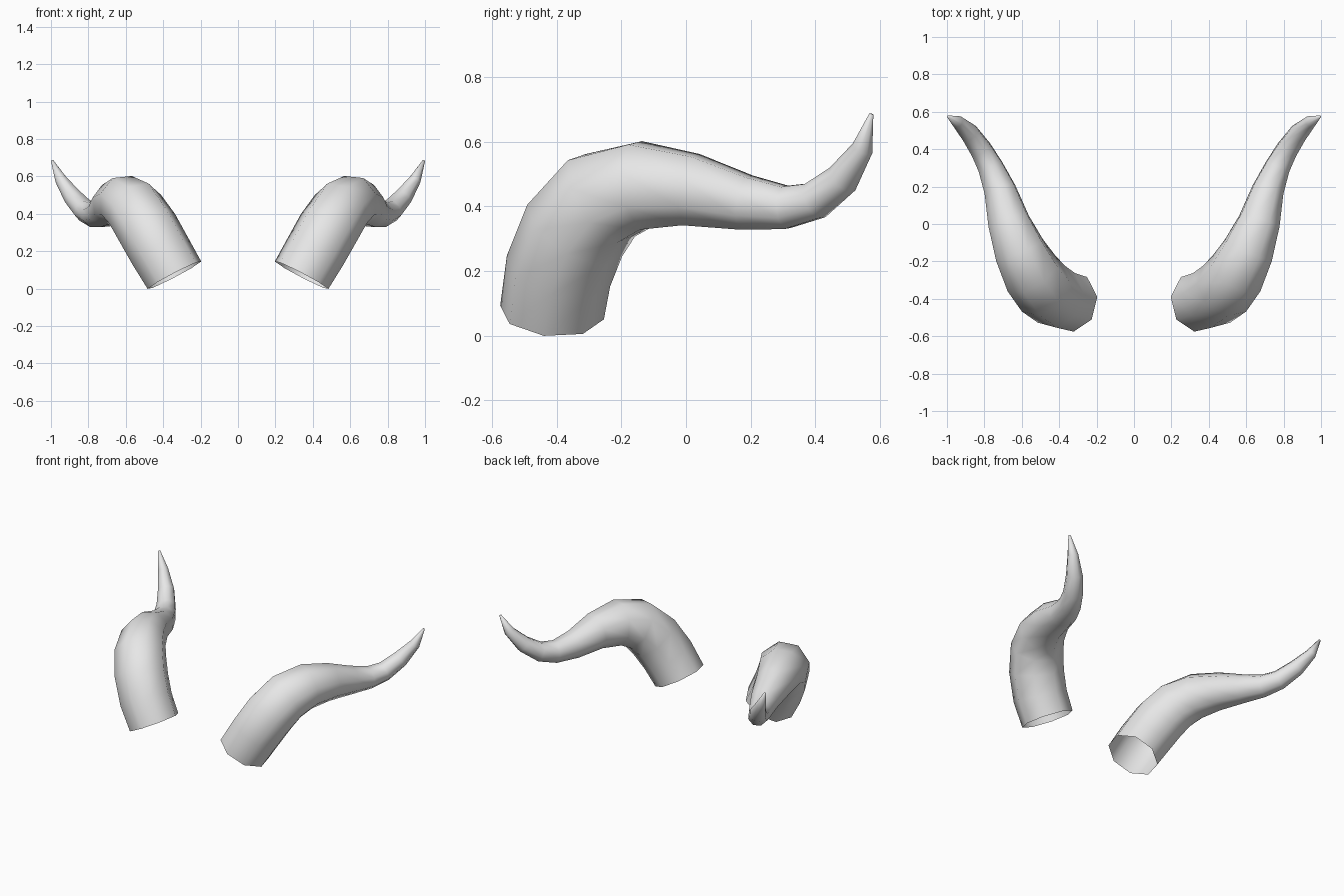
import bpy, bmesh, math
from mathutils import Vector

if "Cube" in bpy.data.objects:
    bpy.data.objects.remove(bpy.data.objects["Cube"])

SIDES = 8
# Horn spine: x, y, z, radius
SPINE = [
    (0.34, -0.415, 0.072, 0.163), (0.415, -0.395, 0.20, 0.167),
    (0.485, -0.345, 0.325, 0.168), (0.55, -0.262, 0.425, 0.162),
    (0.612, -0.14, 0.465, 0.144), (0.67, 0.015, 0.452, 0.117),
    (0.717, 0.185, 0.412, 0.089), (0.77, 0.31, 0.397, 0.071),
    (0.82, 0.40, 0.418, 0.062), (0.88, 0.485, 0.485, 0.053),
    (0.945, 0.547, 0.58, 0.034), (0.994, 0.574, 0.685, 0.007),
]

bone = bpy.data.materials.new("horn_grey")
bone.diffuse_color = (0.8, 0.8, 0.8, 1)
bone.use_nodes = True
bone.node_tree.nodes["Principled BSDF"].inputs["Base Color"].default_value = bone.diffuse_color


def make_horn(name, side):
    """Sweep a tapering octagon along the spine, open at the base."""
    pts = [Vector(p[:3]) for p in SPINE]
    bm = bmesh.new()
    rings = []
    u = Vector((0.88, 0, -0.46))
    for i, p in enumerate(pts):
        if i == 0:
            t = Vector((0.46, 0.07, 0.88)).normalized()
        elif i == len(pts) - 1:
            t = (p - pts[i - 1]).normalized()
        else:
            t = ((p - pts[i - 1]).normalized() + (pts[i + 1] - p).normalized()).normalized()
        u = (u - t * u.dot(t)).normalized()  # carry the ring frame without twist
        v = t.cross(u)
        ring = []
        for k in range(SIDES):
            a = math.radians(-9) + 2 * math.pi * k / SIDES
            q = p + (u * math.cos(a) + v * math.sin(a)) * SPINE[i][3]
            ring.append(bm.verts.new((q.x * side, q.y, q.z)))
        rings.append(ring)
    for a, b in zip(rings, rings[1:]):
        for k in range(SIDES):
            n = (k + 1) % SIDES
            f = [a[k], a[n], b[n], b[k]]
            bm.faces.new(f if side > 0 else f[::-1])
    bm.faces.new(rings[-1] if side > 0 else rings[-1][::-1])  # tip
    for f in bm.faces:
        f.smooth = True
    mesh = bpy.data.meshes.new(name)
    bm.to_mesh(mesh)
    bm.free()
    mesh.materials.append(bone)
    bpy.context.collection.objects.link(bpy.data.objects.new(name, mesh))


make_horn("right_horn", 1)
make_horn("left_horn", -1)
